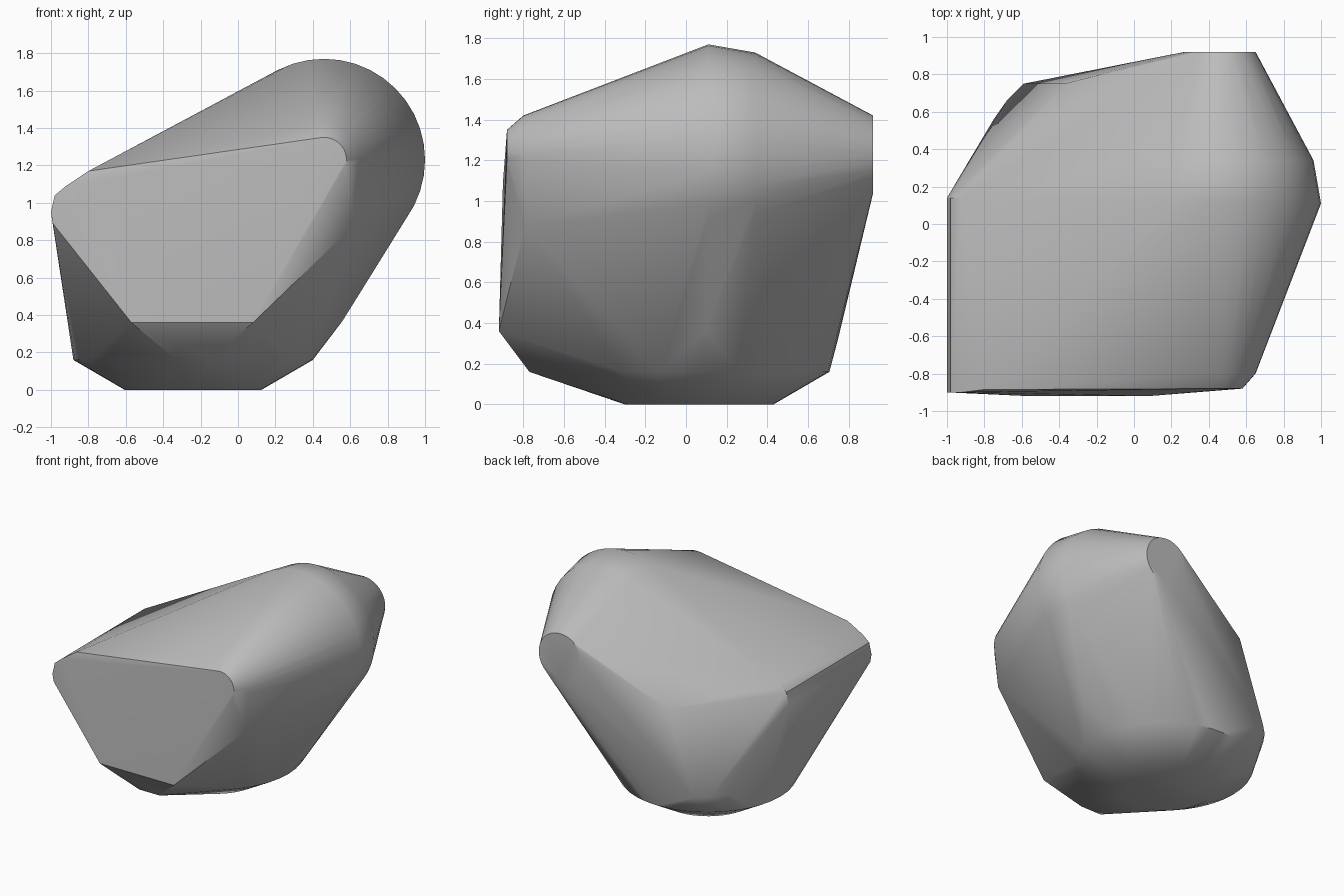
import bpy, bmesh, math
from mathutils import Vector

if "Cube" in bpy.data.objects:
    bpy.data.objects.remove(bpy.data.objects["Cube"])

# Stone colour
stone = bpy.data.materials.new("stone_grey")
stone.use_nodes = True
colour = (0.5, 0.5, 0.5, 1)
stone.diffuse_color = colour
stone.node_tree.nodes["Principled BSDF"].inputs["Base Color"].default_value = colour


def ring(centre, u, v, radius, sides=40):
    """Points on a circle in the plane of the axes u and v."""
    c, u, v = Vector(centre), Vector(u), Vector(v)
    turns = [2 * math.pi * i / sides for i in range(sides)]
    return [c + radius * (math.cos(t) * u + math.sin(t) * v) for t in turns]


X, Y, Z = (1, 0, 0), (0, 1, 0), (0, 0, 1)
points = []

# Rounded crown lying along the depth of the rock
for y, r in [(-0.88, 0.12), (-0.80, 0.19), (0.11, 0.54), (0.34, 0.50), (0.92, 0.19)]:
    points += ring((0.46, y, 1.23), X, Z, r)

# Round, chamfered foot
for z, r in [(0, 0.365), (0.16, 0.64)]:
    points += ring((-0.24, 0.065, z), X, Y, r)

# Flat front face and the chamfer beneath it
points += [(-0.57, -0.92, 0.36), (0.08, -0.92, 0.36), (0.62, -0.79, 0.88),
           (-0.33, -0.77, 0.16), (-0.15, -0.77, 0.16)]

# Rounded side shoulder, from the front corner to the back corner
for x, z in [(-0.99, 0.89), (-1, 0.95), (-0.98, 1.04), (-0.92, 1.09)]:
    points += [(x, -0.90, z), (x, 0.14, z)]
points.append((-0.80, -0.885, 1.17))

# Back corner and its lower bevel
points += [(-0.37, 0.75, 0.97), (-0.59, 0.75, 0.33),
           (-0.68, 0.66, 0.33), (-0.75, 0.56, 0.33), (0.56, 0.1, 0.37)]

# Wrap the outline points into one solid stone
bm = bmesh.new()
for p in points:
    bm.verts.new(p)
hull = bmesh.ops.convex_hull(bm, input=bm.verts[:])
spare = set(hull["geom_interior"]) | set(hull["geom_unused"])
bmesh.ops.delete(bm, geom=[g for g in spare if isinstance(g, bmesh.types.BMVert)], context="VERTS")
bmesh.ops.dissolve_limit(bm, angle_limit=math.radians(0.5), verts=bm.verts[:], edges=bm.edges[:])
bmesh.ops.recalc_face_normals(bm, faces=bm.faces[:])
mesh = bpy.data.meshes.new("rock")
bm.to_mesh(mesh)
bm.free()
mesh.materials.append(stone)
rock = bpy.data.objects.new("rock", mesh)
bpy.context.collection.objects.link(rock)

# Soft shading with crisp main edges
bpy.ops.object.select_all(action="DESELECT")
rock.select_set(True)
bpy.context.view_layer.objects.active = rock
bpy.ops.object.shade_smooth_by_angle(angle=math.radians(35))
